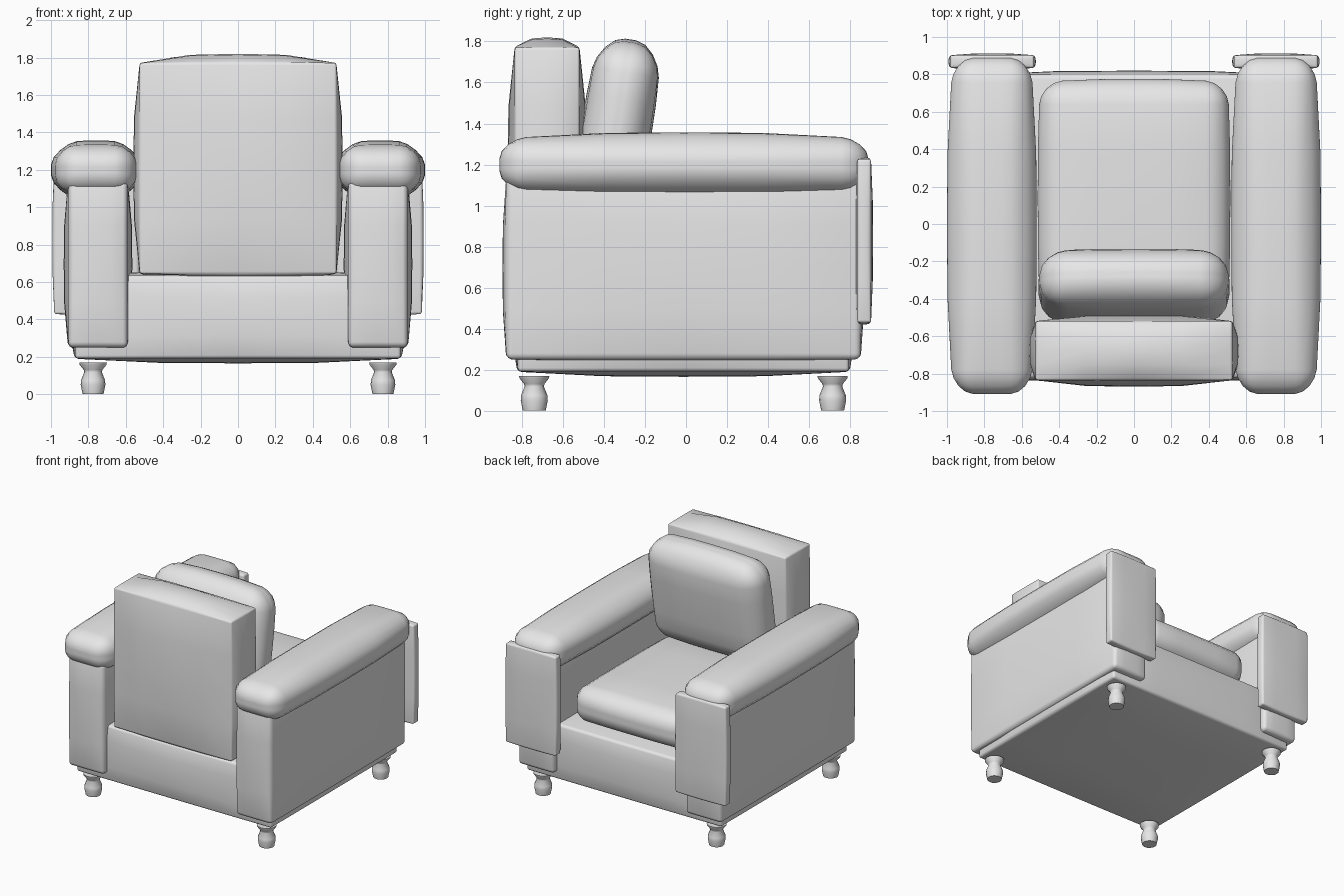
import bpy, bmesh, math
from mathutils import Vector, Matrix

if "Cube" in bpy.data.objects:
    bpy.data.objects.remove(bpy.data.objects["Cube"])

grey = bpy.data.materials.new("light_grey")
grey.diffuse_color = (0.8, 0.8, 0.8, 1)
grey.use_nodes = True
grey.node_tree.nodes["Principled BSDF"].inputs["Base Color"].default_value = grey.diffuse_color


def finish(name, bm, angle=35):
    bmesh.ops.recalc_face_normals(bm, faces=bm.faces)
    me = bpy.data.meshes.new(name)
    bm.to_mesh(me)
    bm.free()
    me.materials.append(grey)
    ob = bpy.data.objects.new(name, me)
    bpy.context.collection.objects.link(ob)
    bpy.ops.object.select_all(action='DESELECT')
    ob.select_set(True)
    bpy.context.view_layer.objects.active = ob
    bpy.ops.object.shade_smooth_by_angle(angle=math.radians(angle))
    return ob


def padded_box(name, lo, hi, r, inset, tilt=0):
    """Rounded box whose faces swell by 'inset' towards their middles."""
    lo, hi = Vector(lo), Vector(hi)
    half, centre = (hi - lo) / 2, (hi + lo) / 2
    bm = bmesh.new()
    bmesh.ops.create_cube(bm, size=2)
    bmesh.ops.subdivide_edges(bm, edges=bm.edges[:], cuts=7, use_grid_fill=True)
    for v in bm.verts:
        core, out = Vector(), Vector()
        for i in range(3):
            t, s = abs(v.co[i]), math.copysign(1, v.co[i])
            core[i] = s * (half[i] - r) * min(t / 0.5, 1)
            out[i] = s * math.tan(max(t - 0.5, 0) / 0.5 * math.pi / 4)
        p = core + out.normalized() * r
        e = [abs(p[i] / half[i]) ** 3 for i in range(3)]
        q = p.copy()
        for i in range(3):
            b, c = e[(i + 1) % 3], e[(i + 2) % 3]
            q[i] -= p[i] / half[i] * inset[i] * (1 - (1 - b) * (1 - c))
        v.co = q
    bm.transform(Matrix.Translation(centre) @ Matrix.Rotation(math.radians(tilt), 4, 'X'))
    return finish(name, bm)


def turned_leg(name, x, y, profile, sides=16):
    bm = bmesh.new()
    rings = [[bm.verts.new((x + r * math.cos(2 * math.pi * k / sides),
                            y + r * math.sin(2 * math.pi * k / sides), z))
              for k in range(sides)] for r, z in profile]
    for a, b in zip(rings, rings[1:]):
        for k in range(sides):
            n = (k + 1) % sides
            bm.faces.new((a[k], a[n], b[n], b[k]))
    bm.faces.new(rings[0])
    bm.faces.new(rings[-1])
    return finish(name, bm, 40)


# Body and cushions
padded_box("base", (-0.9, -0.845, 0.165), (0.9, 0.82, 0.66), 0.02, (0.03, 0.025, 0.025))
padded_box("seat_cushion", (-0.515, -0.5, 0.64), (0.515, 0.775, 0.96), 0.12, (0.015, 0.02, 0.02))
padded_box("backrest", (-0.56, -0.87, 0.595), (0.56, -0.485, 1.82), 0.012, (0.035, 0.035, 0.05))
padded_box("back_pillow", (-0.51, -0.51, 0.945), (0.51, -0.165, 1.815), 0.14,
           (0.02, 0.025, 0.035), tilt=-9)

# Arms with rolled tops and front plates
for side, s in (("left", -1), ("right", 1)):
    def span(x0, x1):
        return (x0, x1) if s > 0 else (-x1, -x0)
    a, b = span(0.565, 0.932)
    padded_box(side + "_arm", (a, -0.895, 0.24), (b, 0.87, 1.15), 0.03, (0.025, 0.02, 0.01))
    a, b = span(0.52, 1.0)
    padded_box(side + "_arm_top", (a, -0.91, 1.04), (b, 0.89, 1.357), 0.12, (0.035, 0.015, 0.035))
    a, b = span(0.525, 0.992)
    padded_box(side + "_front_plate", (a, 0.825, 0.42), (b, 0.912, 1.235), 0.012, (0.01, 0.01, 0.01))

# Turned legs
leg_profile = [(0.056, 0), (0.066, 0.05), (0.064, 0.075), (0.047, 0.118),
               (0.05, 0.13), (0.072, 0.158), (0.074, 0.17)]
for side, x in (("left", -0.775), ("right", 0.775)):
    for end, y in (("front", 0.715), ("back", -0.74)):
        turned_leg(f"{end}_{side}_leg", x, y, leg_profile)
